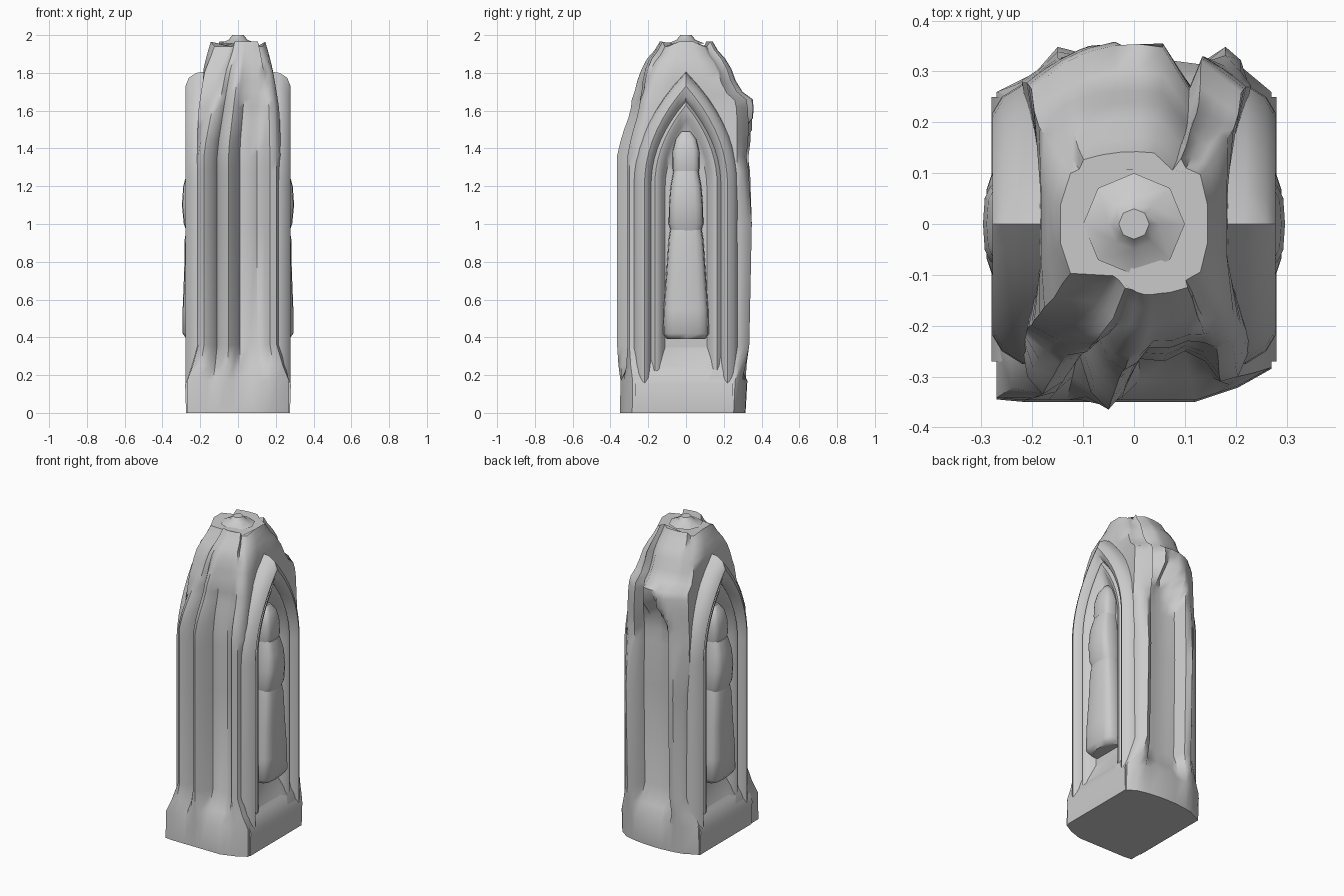
import bpy, math

cube = bpy.data.objects.get("Cube")
if cube:
    bpy.data.objects.remove(cube, do_unlink=True)

stone = bpy.data.materials.new("grey stone")
stone.use_nodes = True
GREY = (0.6, 0.6, 0.6, 1)
stone.diffuse_color = GREY
stone.node_tree.nodes["Principled BSDF"].inputs["Base Color"].default_value = GREY


def loft(name, rings, closed=True, caps=True, angle=40):
    """Skin a list of equal-length point rings."""
    n = len(rings[0])
    verts = [p for ring in rings for p in ring]
    faces = []
    for r in range(len(rings) - 1):
        for i in range(n if closed else n - 1):
            j = (i + 1) % n
            faces.append((r * n + i, r * n + j, (r + 1) * n + j, (r + 1) * n + i))
    if caps:
        faces.append(tuple(reversed(range(n))))
        faces.append(tuple(range(len(verts) - n, len(verts))))
    mesh = bpy.data.meshes.new(name)
    mesh.from_pydata(verts, [], faces)
    mesh.materials.append(stone)
    obj = bpy.data.objects.new(name, mesh)
    bpy.context.collection.objects.link(obj)
    bpy.ops.object.select_all(action="DESELECT")
    obj.select_set(True)
    bpy.context.view_layer.objects.active = obj
    bpy.ops.object.mode_set(mode="EDIT")
    bpy.ops.mesh.select_all(action="SELECT")
    bpy.ops.mesh.normals_make_consistent(inside=False)
    bpy.ops.object.mode_set(mode="OBJECT")
    bpy.ops.object.shade_smooth_by_angle(angle=math.radians(angle))
    return obj


def mix(a, b, t):
    return a + (b - a) * t


def ramp(v, lo, hi):
    return min(1, max(0, (v - lo) / (hi - lo)))


# Fluted tower body: ribs on front and back, flat sides behind the niches
section = [
    (-0.22, -0.24), (-0.21, -0.30), (-0.18, -0.335), (-0.14, -0.31), (-0.11, -0.25),
    (-0.085, -0.33), (-0.05, -0.365), (-0.02, -0.33), (0.01, -0.265), (0.06, -0.27),
    (0.10, -0.25), (0.14, -0.27), (0.17, -0.31), (0.205, -0.30), (0.23, -0.24),
    (0.19, -0.1), (0.19, 0.1),
    (0.23, 0.25), (0.21, 0.31), (0.18, 0.335), (0.14, 0.31), (0.115, 0.25), (0.06, 0.245),
    (0.01, 0.24), (-0.04, 0.245), (-0.09, 0.25), (-0.11, 0.325), (-0.15, 0.335),
    (-0.19, 0.29), (-0.22, 0.24), (-0.19, 0.1), (-0.19, -0.1)]


def hood(x, y):
    # rounded outline that the ribs melt into, with one groove at the back
    if abs(y) < 0.2:
        return y
    groove = 0.07 if y > 0 and 0.1 < x < 0.13 else 0
    return math.copysign(0.365 - 1.8 * x * x - groove, y)


def plinth(x, y):
    # blocky outline at the foot, with clipped corners
    front = -0.35 + 0.4 * max(0, x - 0.1)
    back = 0.325 - 0.9 * x * x
    if abs(x) > 0.185:
        x = math.copysign(0.27, x)
        front = -0.345 if x < 0 else -0.285
        return (x, front if y < -0.25 else 0.26 if y > 0.2 else y)
    return (x * 1.2, front if y < 0 else back)


def hood_share(x, y, z):
    # front ribs fade slowly; the back recess closes in a pointed head
    if y < 0:
        return 0.9 * ramp(z, 1.4, 1.95)
    return ramp(z + 1.6 * abs(x - 0.01), 1.5, 1.65)


# height, plinth share, x scale, front scale, back scale
levels = [
    (0.0, 1, 1, 1, 0.97), (0.17, 1, 1, 0.99, 1), (0.25, 0.5, 1, 1, 1),
    (0.36, 0, 1, 1, 1), (1.0, 0, 1, 1, 1.04), (1.28, 0, 1, 1, 1.02), (1.36, 0, 1, 1, 1),
    (1.44, 0, 0.98, 0.95, 1), (1.50, 0, 0.97, 0.90, 1), (1.56, 0, 0.96, 0.84, 1),
    (1.62, 0, 0.95, 0.80, 0.99), (1.66, 0, 0.94, 0.79, 0.97), (1.70, 0, 0.93, 0.75, 0.82),
    (1.76, 0, 0.91, 0.71, 0.72), (1.82, 0, 0.88, 0.65, 0.66), (1.875, 0, 0.80, 0.57, 0.57),
    (1.92, 0, 0.73, 0.46, 0.46), (1.965, 0, 0.66, 0.385, 0.39)]
rings = []
for z, foot, sx, front, back in levels:
    ring = []
    for x, y in section:
        p = plinth(x, y)
        py = mix(mix(y, hood(x, y), hood_share(x, y, z)), p[1], foot)
        px = mix(x, p[0], foot) * sx
        if y < -0.245:
            # left front ribs lean in towards the top
            px += 0.22 * ramp(z, 1.4, 1.9) * (0.2 - x)
        pz = z
        top = ramp(z, 1.6, 1.95)
        if abs(y) < 0.2:
            # sides swell out to a round crown
            px *= 1 + 0.15 * top
        elif abs(x) > 0.16:
            # crown corners are pulled in and down
            px *= 1 - 0.14 * top
            py *= 1 - 0.08 * top
            pz -= 0.025 * top
        ring.append((px, py * (front if y < 0 else back), pz))
    rings.append(ring)
loft("tower_body", rings, angle=50)


# Small finial
def circle(r, z, n=8):
    return [(r * math.cos(math.tau * i / n), r * math.sin(math.tau * i / n), z)
            for i in range(n)]


loft("finial", [circle(0.10, 1.955), circle(0.05, 1.975), circle(0.03, 2.0)], angle=50)


# Nested pointed arches around each side niche
def arch(side, half, apex, x, spring=1.2, steps=9):
    right = [(half, 0.12), (half, 0.6)]
    for i in range(steps):
        t = i / steps
        right.append((half * (1 - t ** 2.1), mix(spring, apex, t)))
    outline = right + [(0, apex)] + [(-y, z) for y, z in reversed(right)]
    return [(side * x, y, z) for y, z in outline]


mouldings = [
    (0.285, 1.81, 0.15), (0.275, 1.80, 0.22), (0.25, 1.775, 0.26), (0.22, 1.73, 0.278),
    (0.20, 1.68, 0.265), (0.185, 1.65, 0.23), (0.165, 1.63, 0.25),
    (0.145, 1.60, 0.245), (0.125, 1.55, 0.215), (0.11, 1.48, 0.195), (0.0, 1.3, 0.195)]


# Robed figure made of squarish oval rings: height, half width, front depth
robe = [(0.39, 0.10, 0.27), (0.42, 0.122, 0.293), (0.55, 0.118, 0.293), (0.75, 0.104, 0.285),
        (0.92, 0.092, 0.282), (0.98, 0.082, 0.272)]
torso = [(0.93, 0.07, 0.26), (1.0, 0.092, 0.287), (1.10, 0.09, 0.297),
         (1.20, 0.082, 0.29), (1.28, 0.066, 0.268)]
head = [(1.24, 0.06, 0.25), (1.30, 0.072, 0.267), (1.39, 0.07, 0.262),
        (1.45, 0.055, 0.248), (1.49, 0.025, 0.22)]


def oval(side, z, half, depth, n=16):
    back = 0.15
    ring = []
    for i in range(n):
        a = math.tau * i / n
        c, s = [math.copysign(abs(v) ** 0.6, v) for v in (math.cos(a), math.sin(a))]
        ring.append((side * (mix(back, depth, 0.5) + c * (depth - back) / 2), s * half, z))
    return ring


for side, label in ((1, "left"), (-1, "right")):
    frame = loft(label + "_niche_arches", [arch(side, *m) for m in mouldings],
                 closed=False, caps=False, angle=45)
    # open relief: make its faces point away from the tower
    if sum(p.normal.x * p.area for p in frame.data.polygons) * side < 0:
        frame.data.flip_normals()
    for part, rows in (("robe", robe), ("torso", torso), ("head", head)):
        loft(f"{label}_figure_{part}", [oval(side, *r) for r in rows], angle=50)
    # sloped ledge under the figure
    ledge = [[(side * x, y, z) for y in (-0.27, -0.12, 0.0, 0.12, 0.25)]
             for x, z in ((0.15, 0.0), (0.275, 0.0), (0.28, 0.15), (0.25, 0.22), (0.17, 0.33))]
    loft(label + "_ledge", [list(c) for c in zip(*ledge)])
